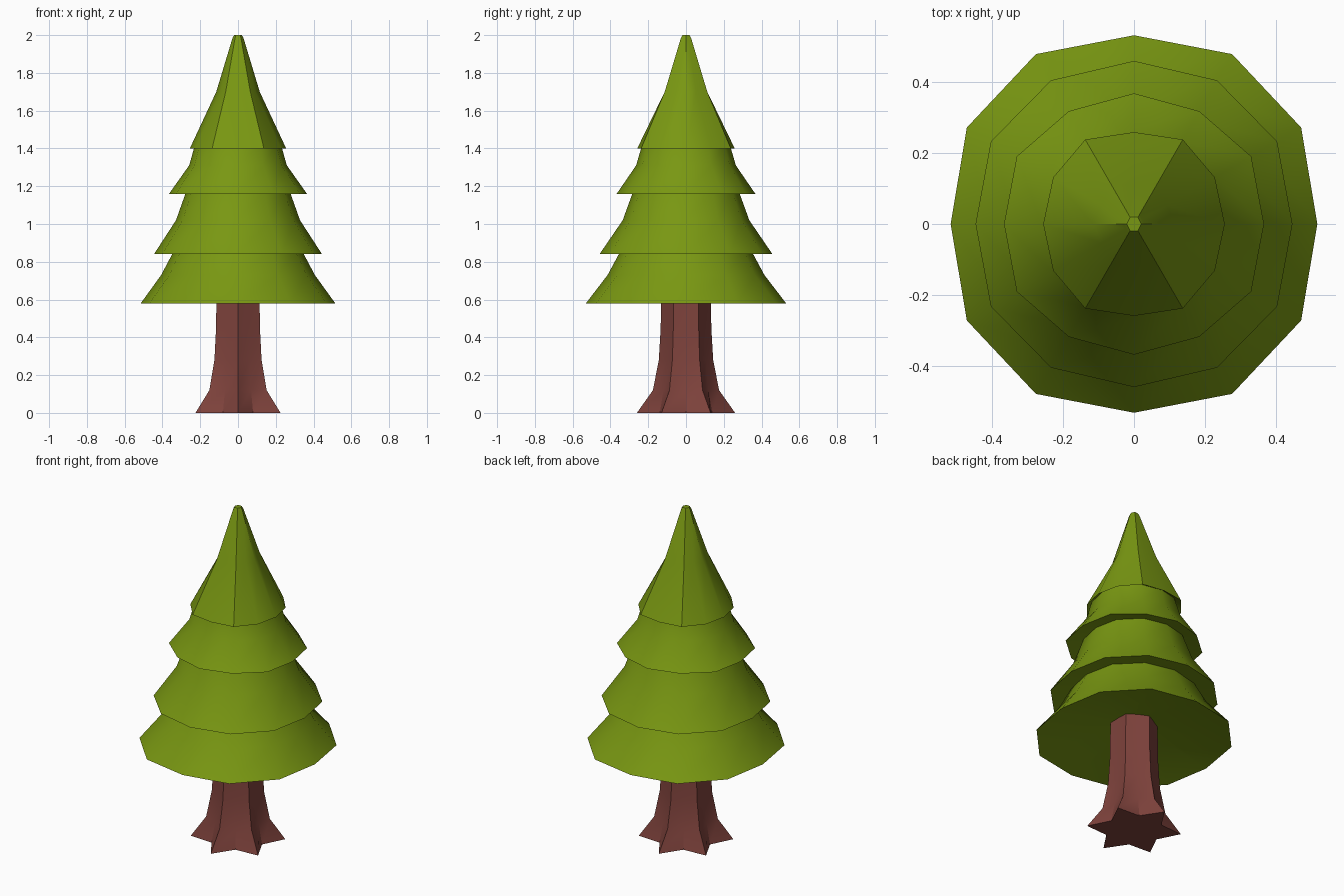
import bpy, bmesh, math

if "Cube" in bpy.data.objects:
    bpy.data.objects.remove(bpy.data.objects["Cube"])

SIDES = 12


def material(name, rgb):
    m = bpy.data.materials.new(name)
    m.diffuse_color = (*rgb, 1)
    m.use_nodes = True
    m.node_tree.nodes["Principled BSDF"].inputs["Base Color"].default_value = m.diffuse_color
    return m


def fold(i):
    # ring index mirrored into the first quadrant: 0, 30, 60 or 90 degrees
    i %= 6
    return i if i <= 3 else 6 - i


def ring_loft(name, rings, mat, angle):
    """Capped loft; each ring is (z, radii at 0, 30, 60 and 90 degrees)."""
    bm = bmesh.new()
    loops = []
    for z, radii in rings:
        loop = []
        for i in range(SIDES):
            a = 2 * math.pi * i / SIDES
            r = radii[fold(i)]
            loop.append(bm.verts.new((r * math.cos(a), r * math.sin(a), z)))
        loops.append(loop)
    for lo, hi in zip(loops, loops[1:]):
        for i in range(SIDES):
            j = (i + 1) % SIDES
            bm.faces.new((lo[i], lo[j], hi[j], hi[i]))
    bm.faces.new(loops[0][::-1])
    bm.faces.new(loops[-1])
    bmesh.ops.recalc_face_normals(bm, faces=bm.faces)
    mesh = bpy.data.meshes.new(name)
    bm.to_mesh(mesh)
    bm.free()
    ob = bpy.data.objects.new(name, mesh)
    bpy.context.collection.objects.link(ob)
    mesh.materials.append(mat)
    bpy.ops.object.select_all(action='DESELECT')
    ob.select_set(True)
    bpy.context.view_layer.objects.active = ob
    bpy.ops.object.shade_smooth_by_angle(angle=math.radians(angle))
    return ob


def rnd(r):
    # nearly round ring, slightly narrower across x
    return (0.98 * r, 1.01 * r, 1.015 * r, r)


def hexa(rx, r60):
    # six-sided ring with its odd points on the flat edges
    c = math.cos(math.pi / 6)
    return (rx, (rx + r60) / 2 * c, r60, r60 * c)


green = material("leaf green", (0.19, 0.31, 0.006))
brown = material("bark brown", (0.21, 0.055, 0.045))

# foliage: four stacked skirts with slightly hollow undersides, hexagonal tip
ring_loft("foliage", [
    (0.67, rnd(0.10)),
    (0.58, (0.515, 0.542, 0.551, 0.53)),
    (0.73, rnd(0.415)),
    (0.86, rnd(0.345)),
    (0.84, (0.445, 0.464, 0.466, 0.458)),
    (1.02, rnd(0.335)),
    (1.18, rnd(0.277)),
    (1.16, (0.365, 0.38, 0.366, 0.367)),
    (1.31, rnd(0.264)),
    (1.42, rnd(0.232)),
    (1.40, (0.255, 0.262, 0.274, 0.258)),
    (1.70, hexa(0.115, 0.13)),
    (1.985, hexa(0.029, 0.031)),
    (2.00, hexa(0.02, 0.022)),
], green, 35)

# trunk: six root ridges at 30, 90, ... degrees, flaring into a star at the base
ring_loft("trunk", [(z, (valley, ridge, valley, ridge)) for z, valley, ridge in [
    (0.00, 0.16, 0.26),
    (0.12, 0.138, 0.175),
    (0.28, 0.12, 0.144),
    (0.45, 0.115, 0.134),
    (0.68, 0.113, 0.131),
]], brown, 35)
